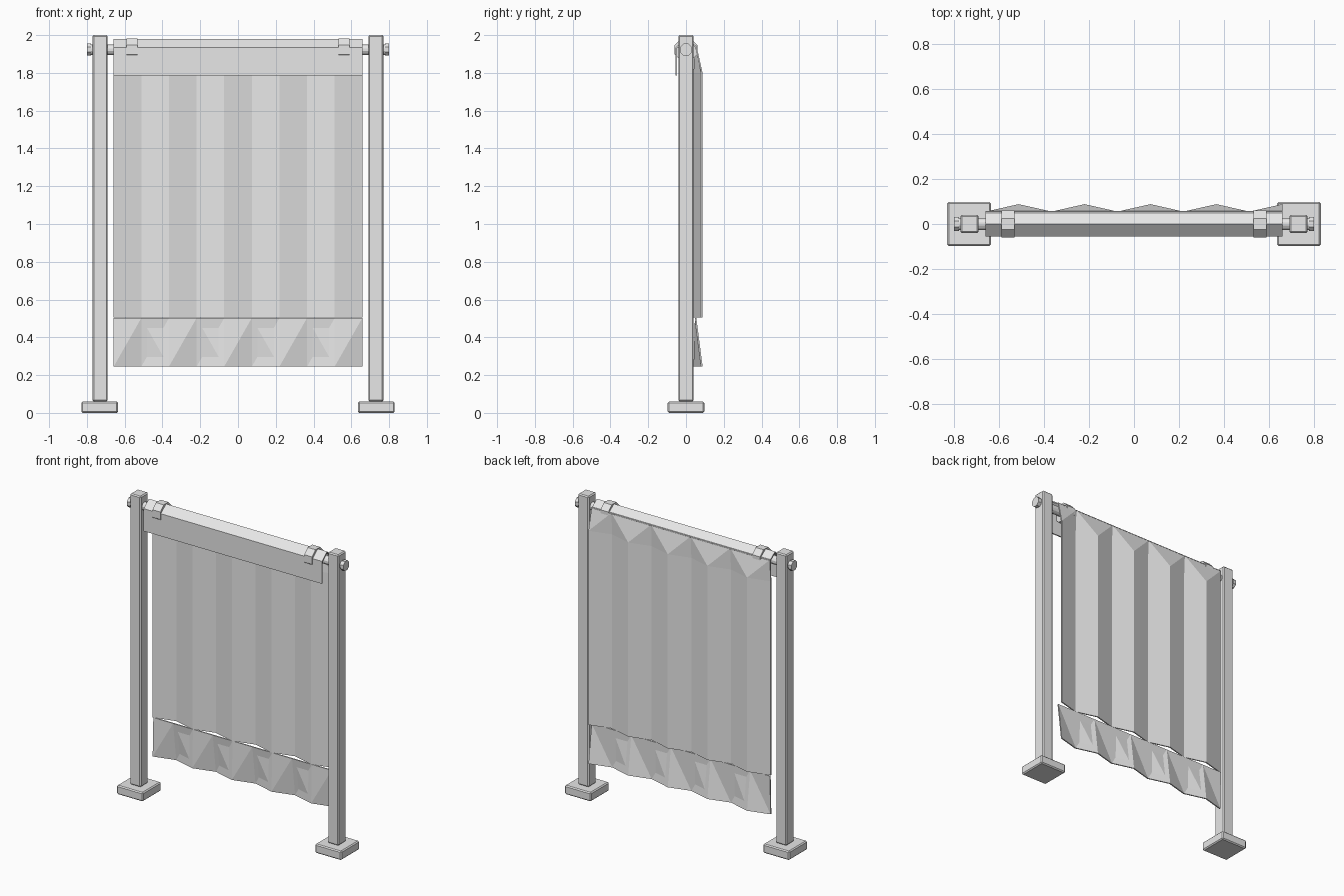
import bpy, bmesh, math
from mathutils import Matrix

cube = bpy.data.objects.get("Cube")
if cube:
    bpy.data.objects.remove(cube, do_unlink=True)

grey = bpy.data.materials.new("plain grey")
grey.use_nodes = True
grey.diffuse_color = (0.8, 0.8, 0.8, 1)
grey.node_tree.nodes["Principled BSDF"].inputs["Base Color"].default_value = (0.8, 0.8, 0.8, 1)


def finish(name, bm):
    bmesh.ops.recalc_face_normals(bm, faces=bm.faces)
    mesh = bpy.data.meshes.new(name)
    bm.to_mesh(mesh)
    bm.free()
    mesh.materials.append(grey)
    obj = bpy.data.objects.new(name, mesh)
    bpy.context.collection.objects.link(obj)
    return obj


def box(name, centre, size, bevel):
    bm = bmesh.new()
    bmesh.ops.create_cube(bm, size=1, matrix=Matrix.Translation(centre) @ Matrix.Diagonal((*size, 1)))
    bmesh.ops.bevel(bm, geom=bm.edges[:], offset=bevel, segments=1, affect='EDGES')
    return finish(name, bm)


def bar(name, x, length, radius, sides):
    """Prism lying along x at the height of the rod."""
    bm = bmesh.new()
    turn = Matrix.Rotation(math.pi / 2, 4, 'Y') @ Matrix.Rotation(math.pi / sides, 4, 'Z')
    bmesh.ops.create_cone(bm, cap_ends=True, segments=sides, radius1=radius, radius2=radius,
                          depth=length, matrix=Matrix.Translation((x, 0, ROD_Z)) @ turn)
    return finish(name, bm)


def sheet(name, rows, rising, thick=0.008):
    """Thin two-layer cloth; rising(layer, column) picks each quad's diagonal."""
    bm = bmesh.new()
    layers = [[[bm.verts.new((x, y + layer * thick, z)) for x, y in zip(XS, ys)]
               for z, ys in rows] for layer in range(2)]
    for layer, grid in enumerate(layers):
        for low, high in zip(grid, grid[1:]):
            for i in range(len(XS) - 1):
                a, b, c, d = low[i], low[i + 1], high[i + 1], high[i]
                pair = ((a, b, c), (a, c, d)) if rising(layer, i) else ((a, b, d), (b, c, d))
                for tri in pair:
                    bm.faces.new(tri)

    # Close the rim between the layers
    def rim(grid):
        right = [row[-1] for row in grid[1:-1]]
        left = [row[0] for row in grid[1:-1]]
        return grid[0] + right + grid[-1][::-1] + left[::-1]
    front, back = map(rim, layers)
    for i in range(len(front)):
        bm.faces.new((front[i - 1], front[i], back[i], back[i - 1]))
    return finish(name, bm)


ROD_Z = 1.923
HALF = 0.658
COLUMNS = 9
XS = [-HALF + 2 * HALF * i / COLUMNS for i in range(COLUMNS + 1)]
zigzag = [0.08 if i % 2 else 0.04 for i in range(COLUMNS + 1)]
straight = [0.047] * (COLUMNS + 1)

# Posts, feet, rod ends and clips on both sides
for side, s in (("left", 1), ("right", -1)):
    box(side + "_foot", (s * 0.732, 0, 0.03), (0.194, 0.194, 0.06), 0.007)
    box(side + "_post", (s * 0.73, 0, 1.03), (0.08, 0.082, 1.94), 0.007)
    bar(side + "_rod_end", s * 0.788, 0.022, 0.034, 8)
    bar(side + "_clip", s * 0.56, 0.058, 0.0645, 8)
bar("rod", 0, 1.58, 0.028, 12)

# Folded strip over the rod
profile = [(-0.055, 1.785), (-0.055, 1.935), (0, 1.98), (0.057, 1.94),
           (0.05, 1.935), (0, 1.972), (-0.047, 1.93), (-0.047, 1.785)]
bm = bmesh.new()
ends = [[bm.verts.new((x, y, z)) for y, z in profile] for x in (-HALF, HALF)]
for end in ends:
    bm.faces.new(end)
for i in range(len(profile)):
    bm.faces.new((ends[0][i - 1], ends[0][i], ends[1][i], ends[1][i - 1]))
finish("top_flap", bm)

# Pleated cloth, gathered straight at the top
sheet("pleated_cloth", [(0.505, zigzag), (1.8, zigzag), (1.945, straight)],
      lambda layer, i: i % 2 == 1)

# Ruffle along the lower edge
sheet("lower_ruffle", [(0.245, zigzag), (0.502, straight)],
      lambda layer, i: i % 2 == 0 or layer == 0)
